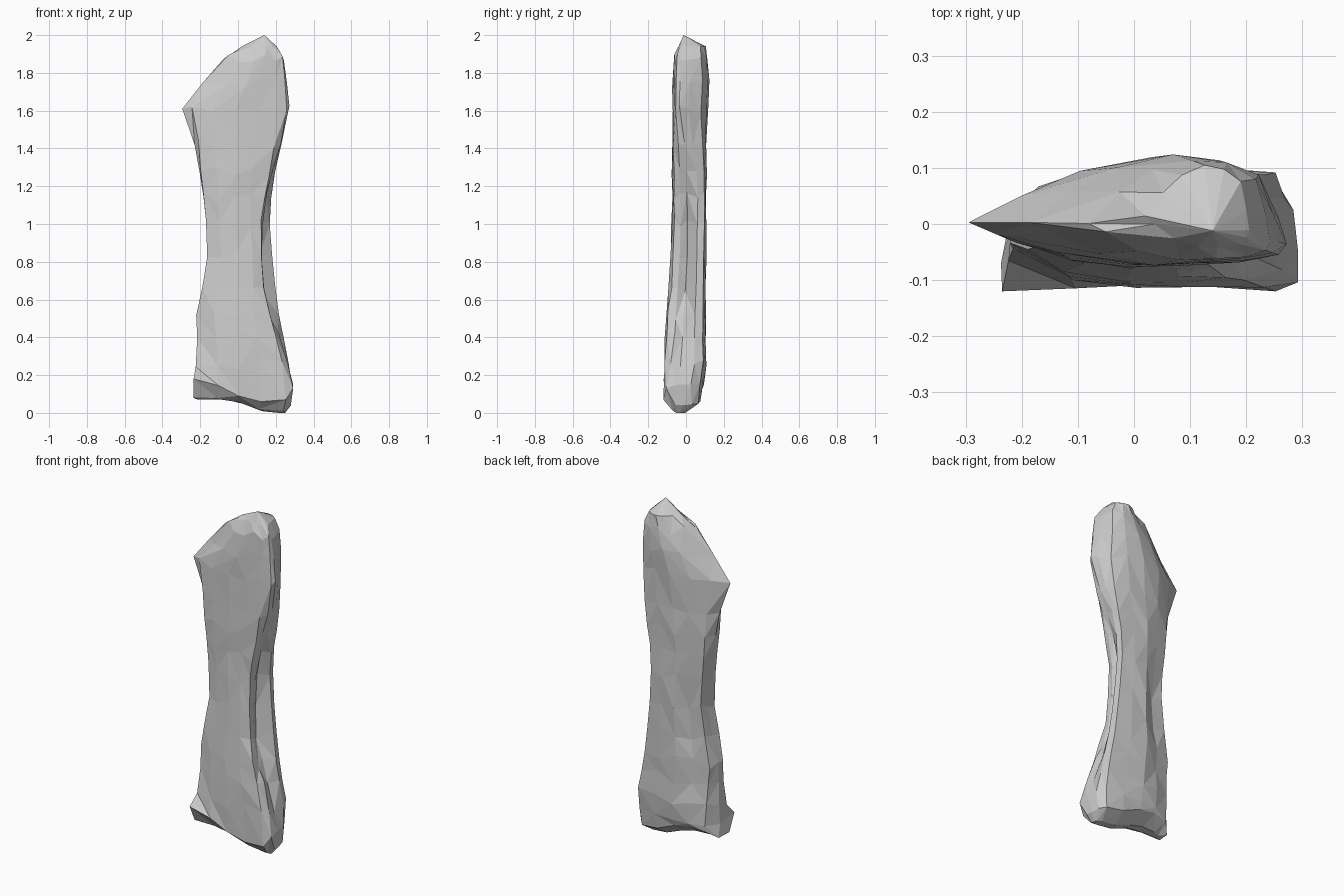
import bpy, bmesh, random

if "Cube" in bpy.data.objects:
    bpy.data.objects.remove(bpy.data.objects["Cube"])

random.seed(4)

# Cross-sections in unit form: front left round to the left tip
SHAFT = [(-.97, -.58), (-.55, -.9), (-.05, -1), (.4, -1), (.87, -.88), (1, -.5),
         (1, -.1), (1, .48), (.97, .88), (.5, .97), (0, 1), (-.42, .85), (-.84, .52), (-1, 0)]
# Squarer section with sharp front corners, used at the foot
FOOT = [(-1, -1), (-.5, -.95), (-.1, -.9), (.35, -.9), (.85, -1), (1, -.85),
        (1, -.3), (.97, .35), (.86, .8), (.45, .95), (0, 1), (-.4, .95), (-.75, .72), (-.94, .05)]
# Wedge section for the head, thin at the left and widest at the front right
HEAD = [(-.82, -.45), (-.45, -.8), (0, -1), (.4, -1), (.75, -.92), (.95, -.78),
        (1, -.6), (.95, -.1), (.84, .6), (.52, .9), (.15, 1), (-.3, .75), (-.66, .32), (-1, -.25)]

# z, left, right, front, back, side groove depth, foot (+) or head (-) weight
RINGS = [
    (.00, -.20, .25, -.05, .00, 0, 1),
    (.03, -.237, .28, -.07, .08, 0, 1),
    (.15, -.235, .292, -.12, .095, 0, 1),
    (.26, -.228, .272, -.118, .107, .01, .45),
    (.40, -.222, .242, -.112, .103, .03, .1),
    (.52, -.228, .217, -.105, .103, .045, 0),
    (.67, -.195, .197, -.09, .106, .065, 0),
    (.84, -.168, .180, -.08, .106, .06, 0),
    (1.0, -.175, .168, -.075, .107, .042, 0),
    (1.14, -.19, .176, -.072, .107, .025, 0),
    (1.28, -.207, .198, -.075, .11, .01, -.1),
    (1.42, -.23, .23, -.075, .11, 0, -.4),
    (1.61, -.295, .272, -.073, .12, 0, -1),
    (1.75, -.185, .258, -.07, .122, 0, -1),
    (1.87, -.08, .243, -.065, .115, 0, -1),
    (1.94, .02, .205, -.04, .105, 0, -1),
]
# Heights of the chipped front edge of the foot
TOE = [.18, .145, .09, .06, .07, .13]


def bottom_height(x, y):
    """Slanted underside, low at the right and raised at front and back."""
    base = .07 if x < -.03 else max(0, .07 * (.15 - x) / .18)
    return base + .8 * max(0, abs(y + .025) - .03) + 2 * max(0, x - .26)


bm = bmesh.new()
loops = []
for i, (z, xl, xr, yf, yb, g, w) in enumerate(RINGS):
    ring = []
    for k, (a, b) in enumerate(zip(SHAFT, FOOT if w > 0 else HEAD)):
        u, v = (a[j] * (1 - abs(w)) + b[j] * abs(w) for j in (0, 1))
        x = (xl + xr) / 2 + u * (xr - xl) / 2
        y = (yf + yb) / 2 + v * (yb - yf) / 2
        # Grooves down both edges and the back
        x -= g * {4: .55, 5: .9, 6: 1.15, 13: -.3}.get(k, 0)
        y -= g * {11: .4}.get(k, 0)
        # Chamfered front left edge above the foot
        if 3 <= i <= 5:
            y += {0: .03, 1: .012}.get(k, 0)
        zz = z
        if i < 2:
            zz = bottom_height(x, y)
        elif i == 2:
            zz = TOE[k] if k < 6 else z
        elif i < 15:
            # Rough, chipped surface
            zz += random.uniform(-.03, .03) * (k not in (7, 13))
            y += random.uniform(-.004, .004)
        ring.append(bm.verts.new((x, y, zz)))
    loops.append(ring)

# Skin between neighbouring rings, with mixed diagonals
n = len(SHAFT)
for i in range(len(loops) - 1):
    lo, hi = loops[i], loops[i + 1]
    for k in range(n):
        a, b, c, d = lo[k], lo[(k + 1) % n], hi[(k + 1) % n], hi[k]
        if random.random() < .5:
            bm.faces.new((a, b, c))
            bm.faces.new((a, c, d))
        else:
            bm.faces.new((a, b, d))
            bm.faces.new((b, c, d))

# Underside and peak
bm.faces.new(loops[0][::-1])
peak = bm.verts.new((.14, -.012, 2))
for k in range(n):
    bm.faces.new((loops[-1][k], loops[-1][(k + 1) % n], peak))
bmesh.ops.triangulate(bm, faces=[f for f in bm.faces if len(f.verts) > 4])
bmesh.ops.recalc_face_normals(bm, faces=bm.faces)

mesh = bpy.data.meshes.new("rough_slab")
bm.to_mesh(mesh)
bm.free()
slab = bpy.data.objects.new("rough_slab", mesh)
bpy.context.collection.objects.link(slab)
